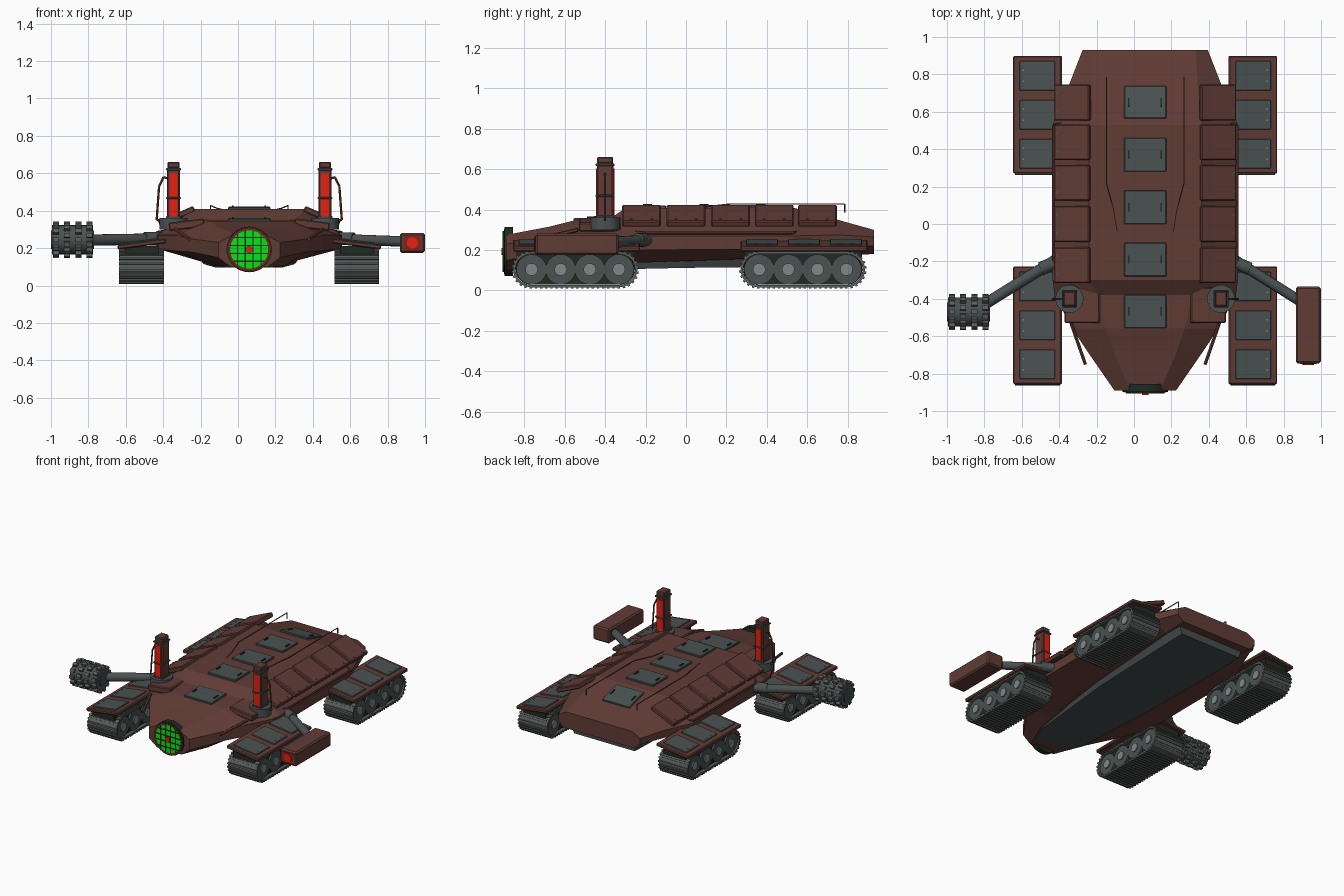
import bpy, bmesh, math
from mathutils import Vector, Matrix

if "Cube" in bpy.data.objects:
    bpy.data.objects.remove(bpy.data.objects["Cube"])

CX = 0.06  # hull centre line (the two arms differ in length)

def mat(name, r, g, b):
    m = bpy.data.materials.new(name)
    m.diffuse_color = (r, g, b, 1)
    m.use_nodes = True
    m.node_tree.nodes["Principled BSDF"].inputs["Base Color"].default_value = m.diffuse_color
    return m

BROWN = mat("rust_brown", .12, .045, .036)
GREY = mat("steel_grey", .068, .085, .083)
TREAD = mat("tread_grey", .105, .115, .112)
LIGHT = mat("light_grey", .22, .25, .245)
DARK = mat("dark_green", .014, .024, .015)
GREEN = mat("bright_green", 0, 1, .008)
RED = mat("bright_red", .9, .016, .006)
DRED = mat("dark_red", .25, .014, .01)
BELLY = mat("belly_grey", .06, .072, .076)

def add(name, bm, m, smooth=False):
    bmesh.ops.recalc_face_normals(bm, faces=bm.faces)
    me = bpy.data.meshes.new(name)
    bm.to_mesh(me)
    bm.free()
    me.materials.append(m)
    if smooth:
        for p in me.polygons:
            p.use_smooth = True
        me.set_sharp_from_angle(angle=math.radians(35))
    o = bpy.data.objects.new(name, me)
    bpy.context.collection.objects.link(o)
    return o

def cube(bm, c, size, rot=Matrix()):
    M = Matrix.Translation(c) @ rot @ Matrix.Diagonal((*size, 1))
    bmesh.ops.create_cube(bm, size=1, matrix=M)

def box(name, c, size, m, rx=0, ry=0, bevel=0):
    bm = bmesh.new()
    cube(bm, (0, 0, 0), size)
    if bevel:
        bmesh.ops.bevel(bm, geom=bm.edges[:], offset=bevel, segments=1, affect='EDGES')
    o = add(name, bm, m)
    o.location = c
    o.rotation_euler = (rx, ry, 0)
    return o

def rod(bm, a, b, r, n=24):
    a, b = Vector(a), Vector(b)
    d = b - a
    M = Matrix.Translation((a + b) / 2) @ d.to_track_quat('Z', 'Y').to_matrix().to_4x4()
    bmesh.ops.create_cone(bm, cap_ends=True, segments=n, radius1=r, radius2=r,
                          depth=d.length, matrix=M)

def cyl(name, a, b, r, m, n=24):
    bm = bmesh.new()
    rod(bm, a, b, r, n)
    return add(name, bm, m, True)

def pipe(name, pts, r, m):
    bm = bmesh.new()
    for a, b in zip(pts, pts[1:]):
        rod(bm, a, b, r, 6)
    return add(name, bm, m)

def loft(name, sections, m):
    # each section: y, then (half width, z) pairs from top to bottom
    bm = bmesh.new()
    rings = []
    for y, *pts in sections:
        loop = [(CX + w, z) for w, z in pts] + [(CX - w, z) for w, z in reversed(pts)]
        rings.append([bm.verts.new((x, y, z)) for x, z in loop])
    for a, b in zip(rings, rings[1:]):
        for i in range(len(a)):
            j = (i + 1) % len(a)
            bm.faces.new((a[i], a[j], b[j], b[i]))
    bm.faces.new(rings[0])
    bm.faces.new(rings[-1])
    return add(name, bm, m)

# Hull and belly plate
loft("hull", [
    (-.89, (.08, .275), (.165, .23), (.165, .15), (.10, .10)),
    (-.68, (.17, .315), (.25, .285), (.31, .25), (.31, .19), (.19, .105))[:1]
    + ((.17, .315), (.31, .25), (.31, .18), (.19, .105)),
    (-.56, (.21, .345), (.39, .27), (.39, .185), (.21, .115)),
    (-.38, (.25, .352), (.485, .27), (.485, .195), (.24, .13)),
    (-.30, (.30, .408), (.495, .27), (.495, .2), (.26, .135)),
    (.53, (.30, .41), (.495, .27), (.495, .205), (.29, .165)),
    (.75, (.28, .35), (.405, .275), (.405, .22), (.29, .175)),
    (.93, (.27, .30), (.335, .265), (.335, .22), (.29, .18))], BROWN)
loft("belly_plate", [
    (-.80, (.14, .13), (.13, .097)), (-.68, (.19, .14), (.18, .097)),
    (.0, (.26, .17), (.235, .112)), (.70, (.28, .19), (.25, .12)),
    (.87, (.27, .19), (.25, .125))], BELLY)

# Deck hatches that follow the slope of the deck
for y, z, slope in ((.65, .378, -.275), (.37, .412, 0), (.09, .412, 0),
                    (-.19, .411, 0), (-.467, .35, .03)):
    a = math.atan(slope)
    box("deck_hatch", (CX, y, z), (.225, .18, .02), GREY, rx=a, bevel=.004)
    for s in (-1, 1):
        box("hatch_handle", (CX + s * .087, y, z + .012), (.008, .045, .01), DARK, rx=a)

# Tracks: one shared set of meshes, centred on its own origin
R, L = .088, .22   # belt radius, half distance between end wheels

def stadium(r, n=10):
    pts = []
    for end, start in ((1, -90), (-1, 90)):
        for i in range(n + 1):
            t = math.radians(start + 180 * i / n)
            pts.append((end * L + r * math.cos(t), r * math.sin(t)))
    return pts

def belt_mesh():
    bm = bmesh.new()
    w = .118
    rings = [[bm.verts.new((x, y, z)) for y, z in stadium(r)]
             for x, r in ((-w, R), (w, R), (w, R - .012), (-w, R - .012))]
    for k in range(4):
        a, b = rings[k], rings[(k + 1) % 4]
        for i in range(len(a)):
            j = (i + 1) % len(a)
            bm.faces.new((a[i], a[j], b[j], b[i]))
    total = 4 * L + 2 * math.pi * R
    n = 56
    for i in range(n):   # tread bars around the loop
        d = total * i / n
        if d < 2 * L:
            y, z, ang = -L + d, -R, 0
        elif d < 2 * L + math.pi * R:
            t = (d - 2 * L) / R - math.pi / 2
            y, z, ang = L + R * math.cos(t), R * math.sin(t), t + math.pi / 2
        elif d < 4 * L + math.pi * R:
            y, z, ang = L - (d - 2 * L - math.pi * R), R, 0
        else:
            t = (d - 4 * L - math.pi * R) / R + math.pi / 2
            y, z, ang = -L + R * math.cos(t), R * math.sin(t), t + math.pi / 2
        cube(bm, (0, y, z), (.24, .012, .014), Matrix.Rotation(ang, 4, 'X'))
    return add("track_belt", bm, TREAD)

def core_mesh():
    bm = bmesh.new()
    f = bm.faces.new([bm.verts.new((-.095, y, z)) for y, z in stadium(R - .013)])
    g = bmesh.ops.extrude_face_region(bm, geom=[f])
    bmesh.ops.translate(bm, verts=[v for v in g['geom'] if isinstance(v, bmesh.types.BMVert)], vec=(.19, 0, 0))
    cube(bm, (0, 0, .082), (.18, .58, .05))   # cover between belt and fender
    return add("track_core", bm, DARK)

def wheel_mesh(name, r, w, m):
    bm = bmesh.new()
    for i in range(4):
        y = (i - 1.5) * .144
        rod(bm, (-w, y, 0), (w, y, 0), r)
    return add(name, bm, m, True)

parts = [belt_mesh(), core_mesh(), wheel_mesh("road_wheels", .075, .108, GREY),
         wheel_mesh("wheel_hubs", .031, .116, LIGHT)]
spots = [(s, y) for s in (-1, 1) for y in (-.548, .578)]
for k, (s, y) in enumerate(spots):
    for p in parts:
        o = p if k == 0 else p.copy()
        if k:
            bpy.context.collection.objects.link(o)
        o.location = (CX + s * .575, y, .104)
    # Sloping fender with three hatches
    tilt = s * .13
    c = Vector((CX + s * .575, y + .006, .222))
    rot = Matrix.Rotation(tilt, 3, 'Y')
    box("fender", c, (.262, .63, .025), BROWN, ry=tilt, bevel=.006)
    for i in (-1, 0, 1):
        box("fender_hatch", c + rot @ Vector((0, i * .208, .013)), (.19, .158, .014), GREY, ry=tilt, bevel=.003)
        for q in (-.03, .03):
            box("hatch_bolt", c + rot @ Vector((s * .075, i * .208 + q, .02)), (.008, .008, .006), LIGHT, ry=tilt)

for s in (-1, 1):
    X = lambda w: CX + s * w
    # Overlapping side armour panels
    for y in (.65, .437, .22, 0, -.22):
        box("side_panel", (X(.388), y, .37), (.205, .192, .032), BROWN, ry=s * .41, bevel=.006)
        for q in (-.05, .05):
            box("panel_bolt", (X(.47), y + q, .349), (.012, .012, .012), GREY, ry=s * .41)
    # Side rail, deck rail and nose bar
    pipe("side_rail", [(X(.40), .56, .30), (X(.492), .53, .285), (X(.492), -.2, .285), (X(.40), -.32, .30)], .007, BROWN)
    pipe("deck_rail", [(X(.208), .785, .385), (X(.208), .785, .428), (X(.208), .22, .428),
                       (X(.17), .08, .412), (X(.15), -.04, .408)], .0035, BROWN)
    pipe("nose_bar", [(X(.395), -.535, .30), (X(.32), -.75, .25)], .01, BROWN)
    # Tower with glowing strips
    tx, ty = X(.405), -.4
    box("tower_mount", (X(.335), -.435, .325), (.19, .19, .045), BROWN, ry=s * .12, bevel=.006)
    cyl("tower_base", (tx, ty, .30), (tx, ty, .362), .075, GREY)
    box("tower_column", (tx, ty, .495), (.068, .082, .28), BROWN, bevel=.006)
    for q in (-1, 1):
        box("tower_light", (tx, ty + q * .041, .485), (.044, .008, .235), RED)
    for z in (.365, .468, .622):
        box("tower_band", (tx, ty, z), (.078, .094, .012), BELLY, bevel=.003)
    box("tower_cap", (tx, ty, .644), (.066, .08, .034), BROWN, bevel=.006)
    pipe("tower_cable", [(X(.43), ty, .57), (X(.458), ty, .58), (X(.482), ty, .53), (X(.495), ty, .35), (X(.42), ty, .345)], .006, BROWN)

# Round nose grille
NZ = .193
def nose(name, y0, y1, r, m, n=32):
    cyl(name, (CX, y0, NZ), (CX, y1, NZ), r, m, n)
nose("grille_housing", -.855, -.897, .122, DARK)
nose("grille_ring", -.89, -.901, .112, DRED)
nose("grille_glow", -.895, -.903, .102, GREEN)
bm = bmesh.new()
for d in (-.063, -.021, .021, .063):
    h = 2 * math.sqrt(.104 ** 2 - d * d)
    cube(bm, (CX + d, -.904, NZ), (.006, .006, h))
    cube(bm, (CX, -.904, NZ + d), (h, .006, .006))
add("grille_bars", bm, DARK)
nose("grille_boss", -.9, -.914, .018, RED, 16)

# Left arm with toothed drum
cyl("drum_arm", (-.36, -.155, .25), (-.80, -.43, .243), .03, GREY, 16)
cyl("drum_arm_joint", (-.36, -.18, .25), (-.50, -.24, .25), .036, GREY, 16)
DY, DZ = -.47, .245
cyl("drum", (-.995, DY, DZ), (-.775, DY, DZ), .078, GREY)
cyl("drum_cap", (-1.0, DY, DZ), (-.77, DY, DZ), .05, BELLY)
bm = bmesh.new()
for k in range(4):
    for i in range(12):
        t = math.radians(30 * i + 15 * (k % 2))
        c = (-.973 + k * .06, DY + .084 * math.cos(t), DZ + .084 * math.sin(t))
        cube(bm, c, (.032, .026, .024), Matrix.Rotation(t, 4, 'X'))
add("drum_teeth", bm, TREAD)

# Right arm with weapon box
cyl("weapon_arm", (.48, -.155, .25), (.90, -.42, .235), .028, GREY, 16)
cyl("weapon_arm_joint", (.48, -.18, .25), (.62, -.24, .25), .034, GREY, 16)
box("weapon_box", (.932, -.54, .228), (.134, .41, .106), BROWN, bevel=.01)
box("weapon_face", (.932, -.745, .228), (.085, .008, .08), DRED)
cyl("weapon_lens", (.932, -.74, .228), (.932, -.753, .228), .03, RED)
